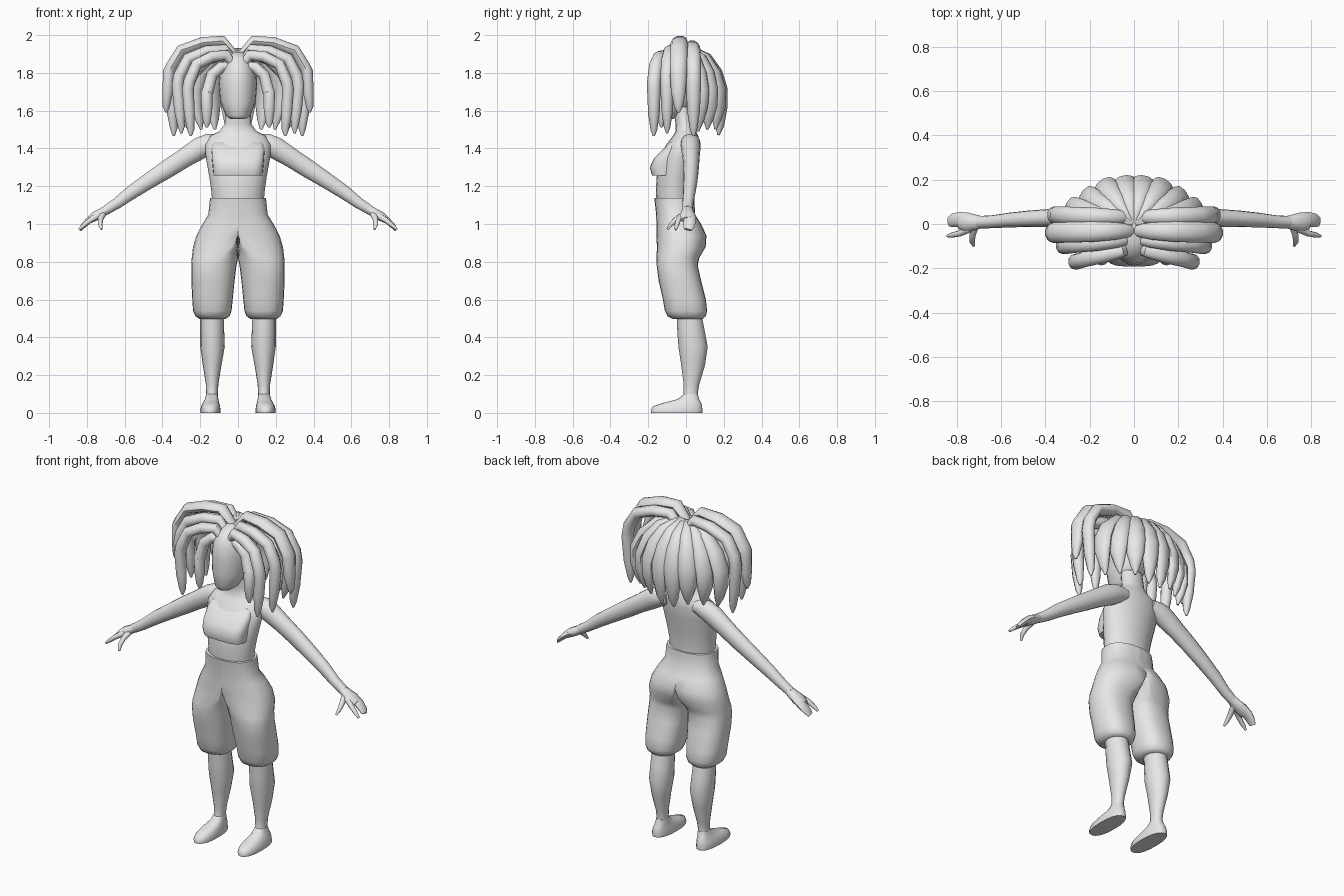
import bpy, bmesh, math
from mathutils import Vector

grey = bpy.data.materials.new("plain_grey")
grey.diffuse_color = (0.8, 0.8, 0.8, 1)


def skin(name, rings, mirror, angle=40):
    """Join rings of equal point count into a capped, smooth-shaded skin."""
    bm = bmesh.new()
    loops = [[bm.verts.new(p) for p in r] for r in rings]
    n = len(loops[0])
    for a, b in zip(loops, loops[1:]):
        for i in range(n):
            j = (i + 1) % n
            bm.faces.new((a[i], a[j], b[j], b[i]))
    bm.faces.new(loops[0][::-1])
    bm.faces.new(loops[-1])
    bmesh.ops.recalc_face_normals(bm, faces=bm.faces)
    me = bpy.data.meshes.new(name)
    bm.to_mesh(me)
    bm.free()
    me.materials.append(grey)
    for p in me.polygons:
        p.use_smooth = True
    me.set_sharp_from_angle(angle=math.radians(angle))
    ob = bpy.data.objects.new(name, me)
    bpy.context.collection.objects.link(ob)
    if mirror:
        m = ob.modifiers.new("mirror", 'MIRROR')
        m.use_mirror_merge = False
    return ob


def spow(v, p):
    return math.copysign(abs(v) ** p, v)


def loft(name, rows, mirror=False, power=1.0, n=20, angle=40):
    """Stack of level rings; row = z, inner x, middle x, outer x, front y, back y."""
    rings = []
    for z, xi, xm, xo, yf, yb in rows:
        ring = []
        for i in range(n):
            t = 2 * math.pi * i / n
            c, s = spow(math.cos(t), power), spow(math.sin(t), power)
            x = xm + c * ((xo - xm) if c > 0 else (xm - xi))
            ring.append((x, (yf + yb) / 2 + s * (yb - yf) / 2, z))
        rings.append(ring)
    return skin(name, rings, mirror, angle)


def centred(rows):
    return [(z, -w, 0, w, f, b) for z, w, f, b in rows]


def tube(name, pts, side=(0, 1, 0), n=10, angle=50):
    """Mirrored tube; point = x, y, z, radius along side, radius across."""
    ps = [Vector(p[:3]) for p in pts]
    rings = []
    for i, p in enumerate(pts):
        t = (ps[min(i + 1, len(ps) - 1)] - ps[max(i - 1, 0)]).normalized()
        s = Vector(side)
        s = (s - t * s.dot(t)).normalized()
        u = t.cross(s)
        rings.append([ps[i] + s * p[3] * math.cos(2 * math.pi * k / n)
                      + u * p[4] * math.sin(2 * math.pi * k / n) for k in range(n)])
    return skin(name, rings, True, angle)


# Torso with shoulders and neck
loft("torso", centred([
    (1.10, .135, -.155, .035), (1.18, .142, -.16, .035), (1.25, .152, -.155, .045),
    (1.35, .170, -.14, .06), (1.42, .175, -.105, .07), (1.465, .15, -.07, .065),
    (1.49, .10, -.055, .055), (1.53, .07, -.055, .04), (1.62, .065, -.07, .03)]), angle=60)

# Chest band, boxy in front with a crisp lower edge
loft("chest_band", centred([
    (1.257, .130, -.180, .0), (1.30, .134, -.192, .0), (1.35, .139, -.168, .0),
    (1.40, .142, -.118, .0), (1.435, .13, -.085, .0)]), power=.55, n=24, angle=50)

# Head
loft("head", centred([
    (1.555, .04, -.165, -.07), (1.575, .066, -.177, -.03), (1.65, .094, -.185, .05),
    (1.74, .102, -.187, .085), (1.82, .096, -.178, .085), (1.88, .072, -.145, .07),
    (1.91, .03, -.09, .02)]), angle=70)

# Shorts: each half is a D-shaped pelvis that opens into a leg
loft("shorts", [
    (1.138, 0, 0, .148, -.168, .043), (1.12, 0, 0, .15, -.166, .045),
    (1.05, 0, 0, .157, -.158, .048), (1.00, 0, 0, .188, -.157, .08),
    (.94, 0, 0, .22, -.157, .108), (.88, 0, .03, .238, -.154, .105),
    (.82, 0, .09, .245, -.156, .07), (.78, .008, .125, .247, -.155, .062),
    (.70, .018, .132, .247, -.145, .08), (.60, .028, .135, .242, -.122, .105),
    (.54, .034, .136, .238, -.112, .112), (.512, .045, .137, .225, -.098, .105),
    (.498, .065, .138, .205, -.07, .09)], mirror=True, power=.85, n=24, angle=60)

# Lower legs
loft("lower_leg", [
    (.53, .075, .138, .2, -.05, .08), (.43, .073, .138, .2, -.046, .1),
    (.35, .07, .137, .2, -.04, .115), (.25, .088, .137, .186, -.025, .1),
    (.15, .104, .137, .17, -.012, .07), (.10, .107, .138, .168, -.012, .062),
    (.05, .107, .14, .172, -.03, .07)], mirror=True, n=16, angle=60)

# Feet with flat soles
loft("foot", [
    (.10, .108, .138, .168, -.012, .062), (.072, .104, .142, .176, -.045, .07),
    (.055, .1, .145, .186, -.115, .08), (.035, .095, .147, .195, -.175, .085),
    (.012, .092, .148, .2, -.187, .088), (0, .094, .148, .198, -.185, .086)],
    mirror=True, power=.85, angle=50)

# Arms
tube("arm", [
    (.09, .022, 1.435, .045, .04), (.15, .024, 1.425, .053, .056),
    (.20, .025, 1.402, .052, .06), (.28, .027, 1.352, .045, .053),
    (.37, .028, 1.294, .04, .05), (.46, .024, 1.236, .038, .044),
    (.56, .018, 1.17, .033, .038), (.64, .01, 1.11, .029, .03),
    (.70, .008, 1.073, .028, .026)], n=14, angle=60)

# Hands: palm, grouped fingers, forefinger and thumb
tube("palm", [
    (.68, .008, 1.085, .026, .024), (.72, .008, 1.06, .036, .026),
    (.755, .008, 1.042, .045, .026), (.785, .012, 1.022, .038, .02)])
tube("grouped_fingers", [
    (.75, .018, 1.045, .034, .022), (.79, .02, 1.018, .034, .018),
    (.82, .016, .99, .03, .014), (.835, .01, .97, .022, .008)])
tube("forefinger", [
    (.74, -.02, 1.045, .018, .017), (.785, -.042, 1.018, .014, .014),
    (.82, -.05, .99, .012, .011), (.842, -.054, .97, .006, .006)], n=8)
tube("thumb", [
    (.715, -.005, 1.055, .018, .018), (.728, -.05, 1.025, .015, .015),
    (.73, -.08, .998, .012, .012), (.722, -.098, .972, .006, .006)], n=8)

# Side hair locks: start y, outer y, reach, top z, tip x, tip z, half width
side_locks = [
    (.03, .04, .36, 1.975, .34, 1.465, .040),
    (-.03, -.04, .365, 2.0, .38, 1.59, .046),
    (-.07, -.10, .32, 1.955, .30, 1.48, .036),
    (-.11, -.17, .265, 1.925, .25, 1.465, .036),
    (-.10, -.13, .165, 1.87, .165, 1.51, .032),
]
for k, (y0, y1, r, top, tx, tz, w) in enumerate(side_locks):
    top -= .03
    drop = top - tz
    path = [(.0, 0, -.075, .6, .6), (.2, .2, 0, .85, .95), (.5, .5, -.01, 1, 1),
            (.82, .8, -.05, 1, 1), (.97, 1, -.14, 1, 1.05), (1.0, 1, -.42 * drop, 1, 1.05)]
    pts = [(.012 + a * (r - .012), y0 + b * (y1 - y0), top + c, w * d, .031 * e)
           for a, b, c, d, e in path]
    pts += [((r + tx) / 2, y1, tz + .28 * drop, w * .85, .03),
            (tx, y1, tz + .08 * drop, w * .5, .02), (tx, y1, tz, w * .15, .006)]
    tube(f"side_lock_{k + 1}", pts)

# Back hair locks fan out from the crown: degrees from the back, reach, tip z
for k, (deg, r, tz) in enumerate([(13, .2, 1.47), (38, .225, 1.5), (60, .255, 1.5), (76, .30, 1.49)]):
    a = math.radians(deg)
    dx, dy = math.sin(a), math.cos(a)
    path = [(.03, 1.90, .012, .02), (.25, 1.905, .026, .03), (.55, 1.875, .042, .033),
            (.82, 1.80, .052, .033), (.96, 1.71, .055, .033), (.97, 1.62, .048, .03),
            (.92, tz + .05, .028, .022), (.88, tz, .006, .006)]
    tube(f"back_lock_{k + 1}",
         [(dx * r * q, dy * r * q, z, w, t) for q, z, w, t in path], side=(dy, -dx, 0))
